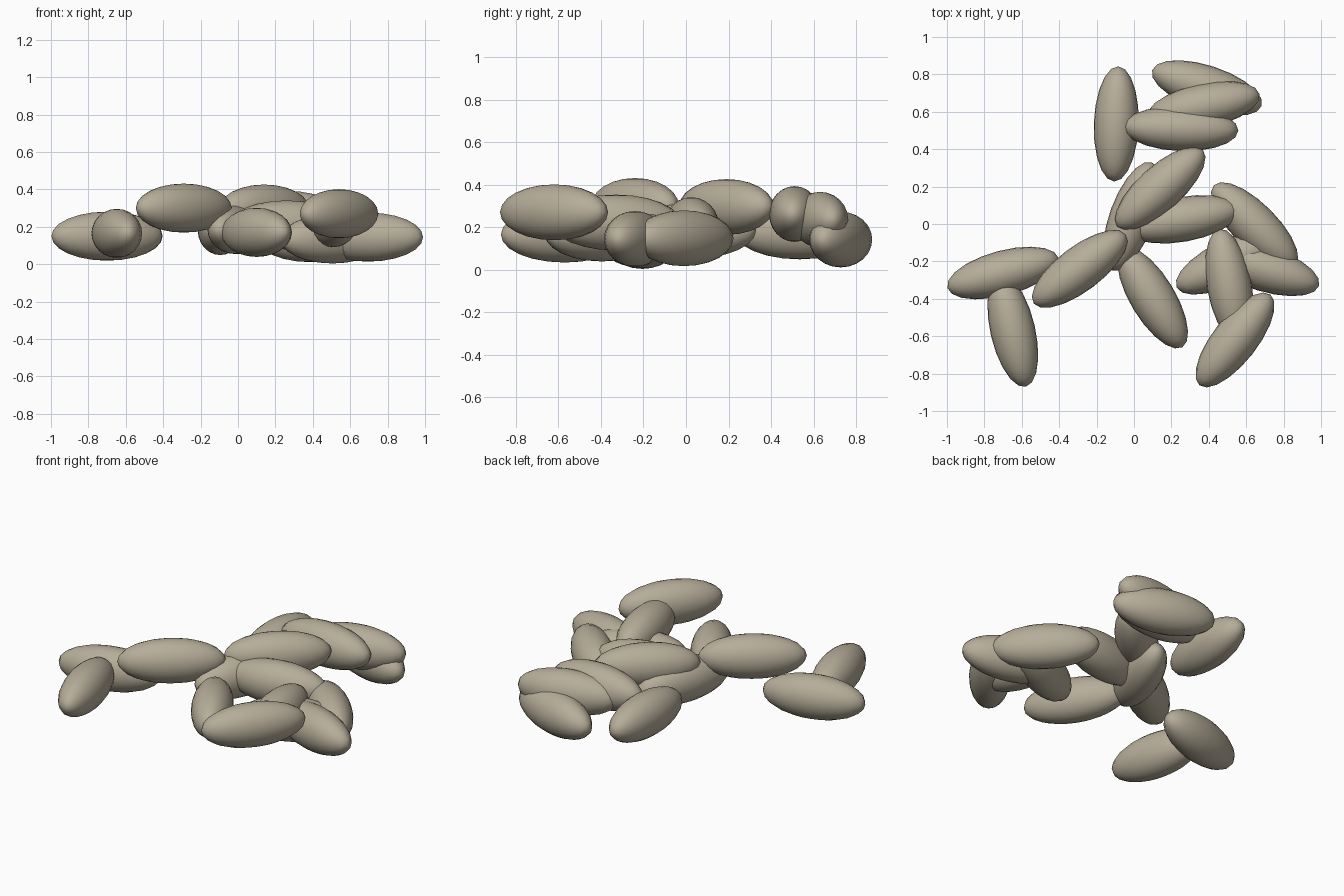
import bpy, math

# One flat colour for all pebbles
mat = bpy.data.materials.new("pale stone")
mat.diffuse_color = (0.47, 0.42, 0.32, 1)

LENGTH, WIDTH, HEIGHT = 0.308, 0.12, 0.131  # half sizes

# centre x, y, z and heading in degrees
PEBBLES = [
    # back group
    (-0.095, 0.535, 0.18, 88),
    (0.39, 0.727, 0.142, -18),
    (0.37, 0.63, 0.235, 12),
    (0.25, 0.51, 0.262, -2),
    # middle group
    (0.14, 0.19, 0.295, 42),
    (-0.01, 0.04, 0.185, 70),
    (0.26, 0.025, 0.21, 10),
    (0.645, -0.01, 0.148, -45),
    # right front group
    (0.695, -0.24, 0.145, -17),
    (0.505, -0.205, 0.135, 26),
    (0.51, -0.33, 0.222, -80),
    (0.54, -0.62, 0.27, 52),
    (0.1, -0.395, 0.17, -59),
    # left group
    (-0.29, -0.24, 0.30, 37),
    (-0.70, -0.262, 0.15, 15),
    (-0.648, -0.57, 0.165, -77),
]

for i, (x, y, z, a) in enumerate(PEBBLES):
    bpy.ops.mesh.primitive_uv_sphere_add(segments=20, ring_count=12, radius=1)
    ob = bpy.context.object
    ob.name = f"pebble_{i + 1:02d}"
    ob.scale = (LENGTH, WIDTH, HEIGHT)
    ob.rotation_euler = (0, 0, math.radians(a))
    ob.location = (x, y, z)
    ob.data.materials.append(mat)
    bpy.ops.object.shade_smooth()
